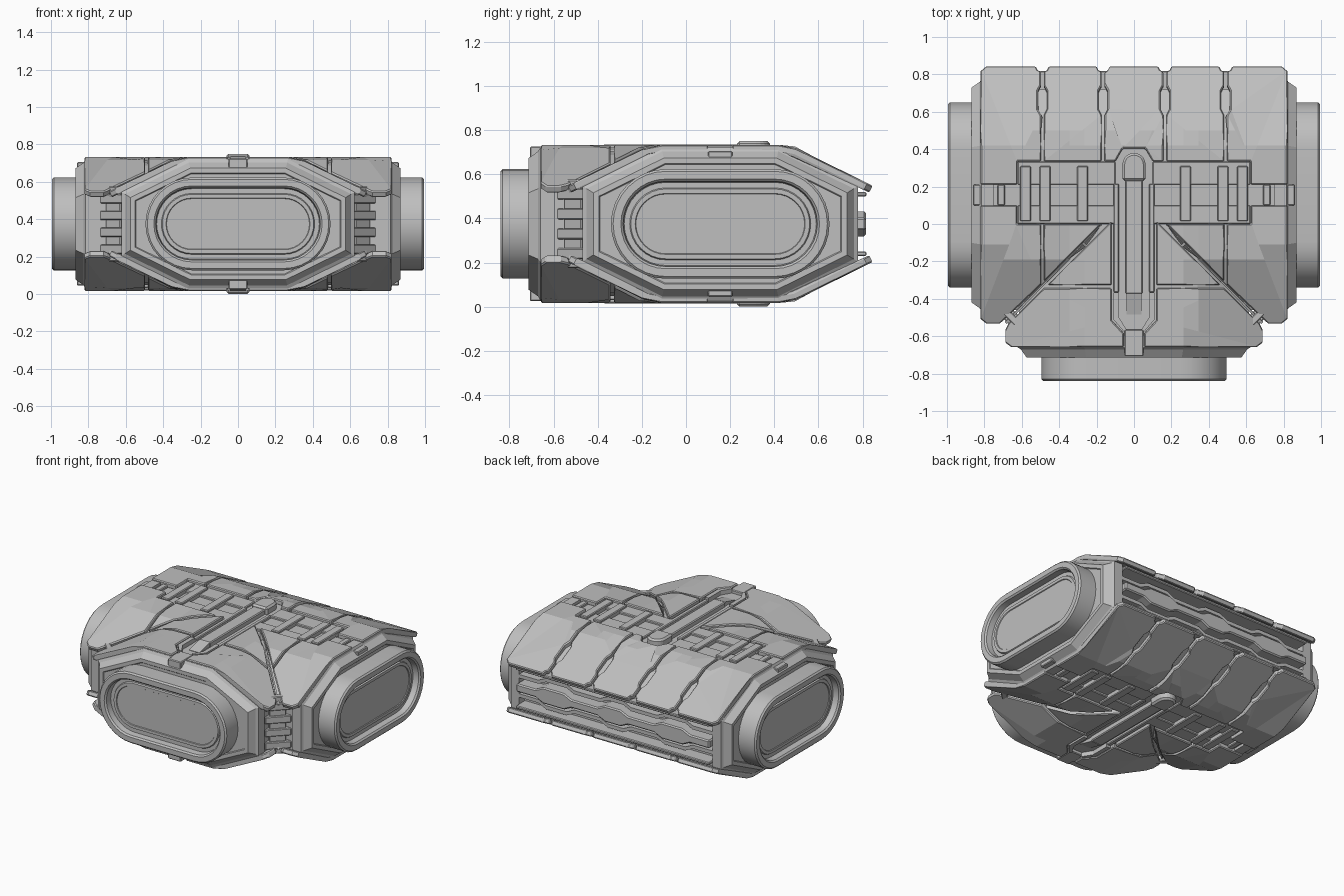
import bpy, bmesh, math
from mathutils import Vector

if "Cube" in bpy.data.objects:
    bpy.data.objects.remove(bpy.data.objects["Cube"])

CENTRE = Vector((0, 0.155, 0.375))   # hub where the three arms meet
gray = bpy.data.materials.new("light_gray_metal")
gray.diffuse_color = (0.52, 0.52, 0.52, 1)
gray.use_nodes = True
gray.node_tree.nodes["Principled BSDF"].inputs["Base Color"].default_value = gray.diffuse_color


def finish(name, bm, mirror=(0, 0, 0), thick=0, bevel=0, rot=0, smooth=False):
    """Turn a bmesh into an object centred on the hub."""
    if not thick:
        bmesh.ops.recalc_face_normals(bm, faces=bm.faces)
    me = bpy.data.meshes.new(name)
    bm.to_mesh(me)
    bm.free()
    me.materials.append(gray)
    ob = bpy.data.objects.new(name, me)
    bpy.context.collection.objects.link(ob)
    ob.location = CENTRE
    ob.rotation_euler.z = rot
    if smooth:
        bpy.ops.object.select_all(action='DESELECT')
        ob.select_set(True)
        bpy.context.view_layer.objects.active = ob
        bpy.ops.object.shade_smooth_by_angle(angle=math.radians(30))
    if thick:
        m = ob.modifiers.new("thickness", 'SOLIDIFY')
        m.thickness, m.offset = thick, -1
    if bevel:
        m = ob.modifiers.new("edge", 'BEVEL')
        m.width, m.segments, m.limit_method = bevel, 1, 'ANGLE'
        m.angle_limit = math.radians(50)
    if any(mirror):
        m = ob.modifiers.new("mirror", 'MIRROR')
        m.use_axis = [bool(a) for a in mirror]
        m.use_mirror_merge = False
    return ob


def height(t):
    """Half height of the shell at distance t from an arm's centre line."""
    t = abs(t)
    if t < 0.265:
        return 0.358
    if t < 0.345:
        return 0.358 - (t - 0.265) / 0.08 * 0.015
    return 0.343 - (t - 0.345) / 0.345 * 0.17


def shell(name, pts, drop=0.0, thick=0.035, mirror=(1, 0, 1)):
    """Drape a plan outline over the folded shell."""
    bm = bmesh.new()
    f = bm.faces.new([bm.verts.new((x, y, 0)) for x, y in pts])
    f.normal_update()
    if f.normal.z < 0:
        f.normal_flip()
    bmesh.ops.triangulate(bm, faces=bm.faces[:])
    for axis in ((1, 0, 0), (0, 1, 0)):
        for c in (-0.345, -0.265, 0.265, 0.345):
            bmesh.ops.bisect_plane(bm, geom=bm.verts[:] + bm.edges[:] + bm.faces[:],
                                   plane_co=Vector(axis) * c, plane_no=axis)
    for v in bm.verts:
        x, y = v.co.x, v.co.y
        v.co.z = (height(y) if y > 0 else max(height(y), height(x))) - drop
    bmesh.ops.dissolve_limit(bm, angle_limit=0.02, verts=bm.verts[:], edges=bm.edges[:])
    finish(name, bm, mirror, thick, 0.006)


def extrude(name, pts, lo, hi, place, **kw):
    """Closed prism: outline pts from lo to hi, placed by place(u, v, w)."""
    bm = bmesh.new()
    a = [bm.verts.new(place(u, v, lo)) for u, v in pts]
    b = [bm.verts.new(place(u, v, hi)) for u, v in pts]
    bm.faces.new(a)
    bm.faces.new(b)
    for i in range(len(pts)):
        j = (i + 1) % len(pts)
        bm.faces.new((a[i], a[j], b[j], b[i]))
    return finish(name, bm, **kw)


UP = lambda u, v, w: (u, v, w)
ALONG_X = lambda u, v, w: (w, u, v)
ALONG_Y = lambda u, v, w: (u, w, v)


def box(name, x0, x1, y0, y1, z0, z1, mirror=(1, 0, 1), bevel=0.005):
    extrude(name, [(x0, y0), (x1, y0), (x1, y1), (x0, y1)], z0, z1, UP,
            mirror=mirror, bevel=bevel)


def octagon(i):
    a, b, c, d = 0.27 - 0.236 * i, 0.358 - i, 0.635 - i, 0.178 - 0.62 * i
    return [(-a, b), (a, b), (c, d), (c, -d), (a, -b), (-a, -b), (-c, -d), (-c, d)]


def stadium(i, n=16):
    r, s = 0.248 - i, 0.247
    pts = []
    for side in (1, -1):
        for k in range(n + 1):
            t = math.pi * (k / n - 0.5)
            pts.append((side * (s + r * math.cos(t)), side * r * math.sin(t)))
    return pts


def loft(name, outline, steps, rot, smooth=False):
    """Skin rings of (distance from hub, inset) and close both ends."""
    bm = bmesh.new()
    rings = [[bm.verts.new((u, -d, v)) for u, v in outline(i)] for d, i in steps]
    for a, b in zip(rings, rings[1:]):
        for k in range(len(a)):
            j = (k + 1) % len(a)
            bm.faces.new((a[k], a[j], b[j], b[k]))
    bm.faces.new(rings[0])
    bm.faces.new(rings[-1])
    finish(name, bm, rot=rot, smooth=smooth)


# Inner core under the plates: through tube and front arm
core = [(-0.26, 0.327), (0.26, 0.327), (0.34, 0.312), (0.565, 0.198), (0.565, -0.198),
        (0.34, -0.312), (0.26, -0.327), (-0.26, -0.327), (-0.34, -0.312),
        (-0.615, 0.0 - 0.172), (-0.615, 0.172), (-0.34, 0.312)]
extrude("core_tube", core, -0.8, 0.8, ALONG_X)
arm = [(s * u, t * v) for s, t, k in ((1, 1, 1), (1, -1, -1), (-1, -1, 1), (-1, 1, -1))
       for u, v in [(0.26, 0.327), (0.34, 0.312), (0.615, 0.172)][::k]]
extrude("core_arm", arm, -0.79, -0.05, ALONG_Y)

# Flange and oval port on each of the three arms
for side, rot in (("front", 0), ("right", math.pi / 2), ("left", -math.pi / 2)):
    loft(side + "_flange", octagon,
         [(0.75, 0.012), (0.815, 0.012), (0.825, 0.03), (0.868, 0.06), (0.868, 0.085),
          (0.862, 0.09)], rot)
    loft(side + "_port", stadium,
         [(0.84, 0), (0.985, 0), (0.995, 0.01), (0.995, 0.045), (0.985, 0.055),
          (0.945, 0.06), (0.945, 0.085), (0.955, 0.09), (0.955, 0.11), (0.95, 0.113)],
         rot, True)

# Rear shell plates, with lozenge gaps between neighbours
def gap(x, s):
    return [(x + s * w, y) for w, y in ((0.008, 0.43), (0.024, 0.46), (0.024, 0.56),
                                        (0.008, 0.59), (0.008, 0.66), (0.025, 0.67),
                                        (0.035, 0.69))]

half = [(0.06, 0.25), (0.1, 0.18), (0.157, 0.18)] + gap(0.165, -1)
shell("rear_middle_plate", half + [(-x, y) for x, y in reversed(half)], mirror=(0, 0, 1))
shell("rear_inner_plate", [(0.173, 0.18)] + gap(0.165, 1) + gap(0.49, -1)[::-1] + [(0.482, 0.18)])
shell("rear_outer_plate", [(0.498, 0.18)] + gap(0.49, 1) +
      [(0.79, 0.69), (0.82, 0.665), (0.82, 0.055), (0.625, 0.055), (0.625, 0.18)])

# Front shell plates, mitred along the diagonal
shell("front_inner_side_plate", [(0.175, -0.155), (0.482, -0.155), (0.482, -0.464)])
shell("front_outer_side_plate",
      [(0.498, -0.155), (0.625, -0.155), (0.625, -0.055), (0.82, -0.055), (0.82, -0.665),
       (0.79, -0.69), (0.72, -0.69), (0.7, -0.675), (0.498, -0.482)])
shell("arm_inner_plate", [(0.12, -0.14), (0.464, -0.482), (0.12, -0.482)])
shell("arm_outer_plate",
      [(0.12, -0.498), (0.482, -0.498), (0.675, -0.69), (0.69, -0.72), (0.69, -0.79),
       (0.66, -0.812), (0.055, -0.812), (0.055, -0.74), (0.12, -0.67)])
shell("diagonal_seam", [(0.14, -0.125), (0.155, -0.14), (0.69, -0.68), (0.68, -0.69)],
      drop=0.016, thick=0.02)

# Recessed ladder: sunken strips, crossing bars and channel blocks
box("ladder_rear_strip", 0.1, 0.622, 0.055, 0.178, 0.31, 0.342)
box("ladder_front_strip", 0.1, 0.622, -0.155, -0.055, 0.31, 0.342)
for x in (0.275, 0.475, 0.58):
    box("ladder_bar", x - 0.029, x + 0.029, -0.14, 0.155, 0.32, 0.357)
box("channel_block", 0.69, 0.73, -0.055, 0.055, 0.31, 0.345)
box("channel_end", 0.8, 0.86, -0.055, 0.055, 0.28, 0.33)

# Central latch: long round-ended bar, cap, side rails and front clip
def tongue(w, y0, y1):
    return [(-w, y0), (w, y0)] + [(w * math.cos(t * math.pi / 10),
                                   y1 - w + w * math.sin(t * math.pi / 10)) for t in range(11)]

extrude("latch_bar", tongue(0.045, -0.53, 0.2), 0.31, 0.36, UP, mirror=(0, 0, 1), bevel=0.006)
extrude("latch_cap", tongue(0.062, 0.075, 0.225), 0.31, 0.375, UP, mirror=(0, 0, 1), bevel=0.012)
box("latch_side_rail", 0.08, 0.11, -0.52, 0.06, 0.31, 0.345)
extrude("latch_wedge", [(-0.53, 0.358), (-0.64, 0.33), (-0.64, 0.3), (-0.53, 0.3)],
        -0.04, 0.04, ALONG_X, mirror=(0, 0, 1))
extrude("clip_jaw", [(0.08, -0.52), (0.11, -0.52), (0.11, -0.665), (0.055, -0.73),
                     (0.04, -0.72), (0.08, -0.655)], 0.31, 0.357, UP, mirror=(1, 0, 1))
box("clip_tab", -0.05, 0.05, -0.862, -0.72, 0.29, 0.35, mirror=(0, 0, 1))

# Ribbed post in each inner corner
def diagonal(u, v, w):
    k = math.sqrt(0.5)
    return (0.655 + k * (u + v), -0.655 + k * (u - v), w)

def corner(name, w, d, lo, hi):
    extrude(name, [(-d, -w), (d, -w), (d, w), (-d, w)], lo, hi,
            lambda u, v, z: diagonal(v, u, z), mirror=(1, 0, 0), bevel=0.005)

corner("corner_post", 0.055, 0.02, -0.2, 0.2)
for z in (-0.135, -0.045, 0.045, 0.135):
    corner("corner_rib", 0.085, 0.035, z - 0.025, z + 0.025)

# Rear recess: wavy centre beam, wavy side strips and straight rails
xs = [-0.75, -0.6, -0.54, -0.38, -0.32, -0.12, -0.06, 0.06, 0.12, 0.32, 0.38, 0.54, 0.6, 0.75]
wave = [0, 0, 1, 1, 0, 0, 1, 1, 0, 0, 1, 1, 0, 0]
beam = [(x, 0.028 + 0.028 * w) for x, w in zip(xs, wave)]
extrude("rear_wavy_beam", beam + [(x, -z) for x, z in reversed(beam)], 0.55, 0.66, ALONG_Y,
        bevel=0.008)
strip = [(x, 0.055 + 0.028 * w) for x, w in zip(xs, wave)]
extrude("rear_wavy_strip", strip + [(x, z + 0.025) for x, z in reversed(strip)], 0.55, 0.625,
        ALONG_Y, mirror=(0, 0, 1))
box("rear_rail", -0.75, 0.75, 0.55, 0.662, 0.125, 0.145, mirror=(0, 0, 1))
